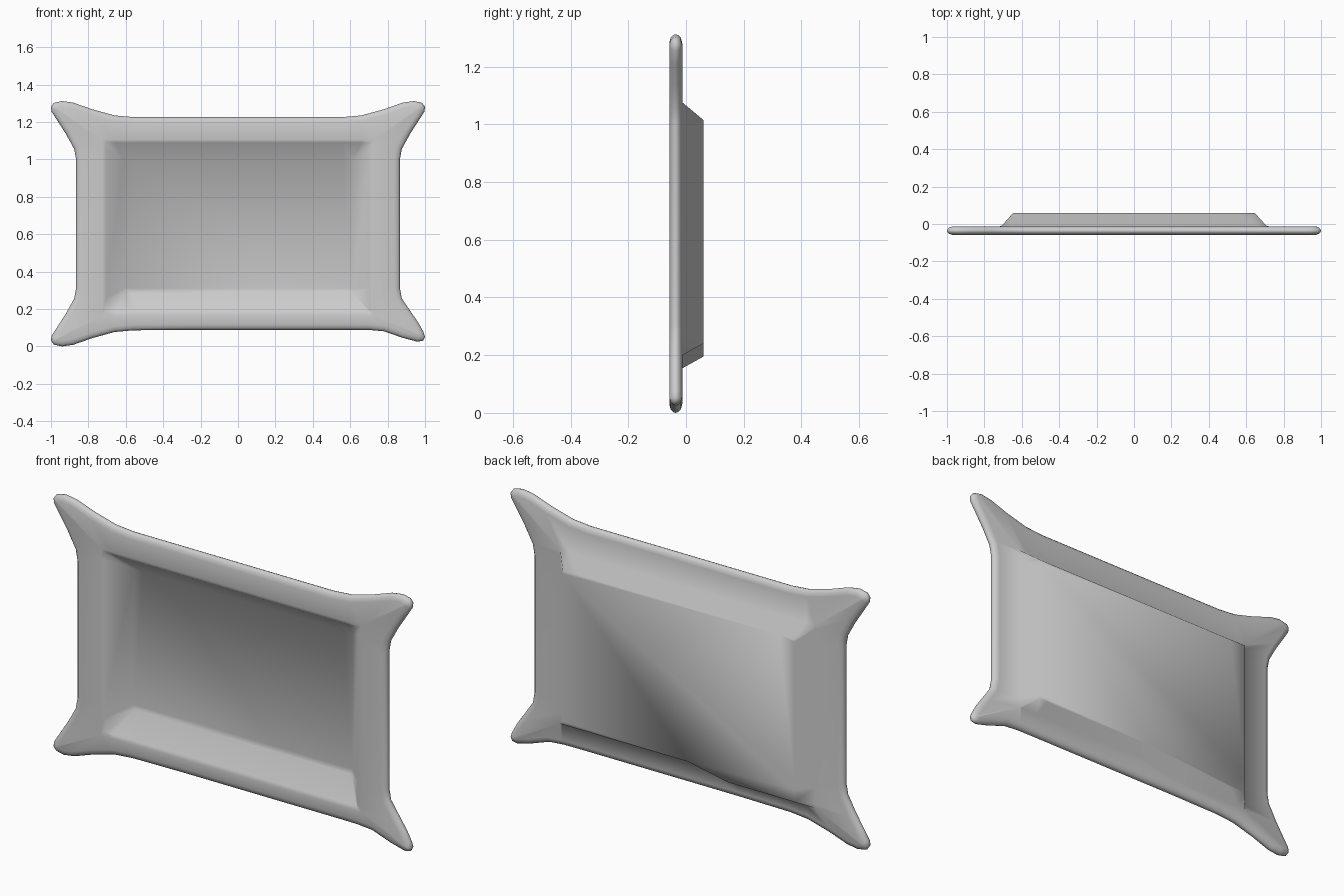
import bpy, bmesh
from mathutils import Vector

if "Cube" in bpy.data.objects:
    bpy.data.objects.remove(bpy.data.objects["Cube"])

ZC = 0.656  # mid height
# flared corner outline, side edge -> tip -> top edge, (x, height above middle)
CORNER = [(.866, .345), (.876, .40), (.92, .48), (.965, .55), (.997, .60), (1.0, .625),
          (.985, .646), (.94, .656), (.88, .647), (.78, .612), (.66, .579), (.56, .57)]
# slightly flatter bottom right corner
CORNER_LOW = [(.866, .345), (.876, .40), (.92, .465), (.965, .53), (.992, .58), (1.0, .605),
              (.99, .625), (.96, .631), (.88, .61), (.78, .575), (.70, .568), (.60, .567)]

outline = [Vector(p) for p in CORNER]
outline += [Vector((-x, z)) for x, z in reversed(CORNER)]
outline += [Vector((-x, -z)) for x, z in CORNER]
outline += [Vector((-.28, -.567)), Vector((-.05, -.567))]
outline += [Vector((x, -z)) for x, z in reversed(CORNER_LOW)]
N = len(outline)

# inward direction at each outline point
inward = []
for i in range(N):
    t = (outline[(i + 1) % N] - outline[i - 1]).normalized()
    inward.append(Vector((-t.y, t.x)))

bm = bmesh.new()


def rim_ring(inset, y):
    return [bm.verts.new((p.x + n.x * inset, y, p.y + n.y * inset + ZC))
            for p, n in zip(outline, inward)]


def tray_ring(hx, low, top, y, low_left=None):
    """Outline points clamped to a rectangle, with an optional lower left part."""
    ring = []
    for p in outline:
        lo = low_left if low_left is not None and p.x < -.2 else low
        x = max(-hx, min(hx, p.x))
        z = max(lo, min(top, p.y + ZC))
        ring.append(bm.verts.new((x, y, z)))
    return ring


rings = [
    # recessed front
    tray_ring(.61, .285, .995, .042),
    tray_ring(.705, .185, 1.09, -.055),
    tray_ring(.725, .165, 1.105, -.058),
    # rounded rim
    rim_ring(.03, -.058), rim_ring(.012, -.053), rim_ring(.003, -.045),
    rim_ring(0, -.036),
    rim_ring(.003, -.027), rim_ring(.012, -.018), rim_ring(.03, -.013),
    # raised back
    tray_ring(.71, .20, 1.075, -.012, .155),
    tray_ring(.645, .24, 1.015, .06, .195),
]
for a, b in zip(rings, rings[1:]):
    for i in range(N):
        j = (i + 1) % N
        bm.faces.new((a[i], a[j], b[j], b[i]))
# flat floor and back panel
bm.faces.new(rings[0])
bm.faces.new(rings[-1])
bmesh.ops.remove_doubles(bm, verts=bm.verts, dist=.0005)
bmesh.ops.recalc_face_normals(bm, faces=bm.faces)

mesh = bpy.data.meshes.new("tray")
bm.to_mesh(mesh)
bm.free()
tray = bpy.data.objects.new("tray", mesh)
bpy.context.collection.objects.link(tray)
for poly in mesh.polygons:
    poly.use_smooth = True
